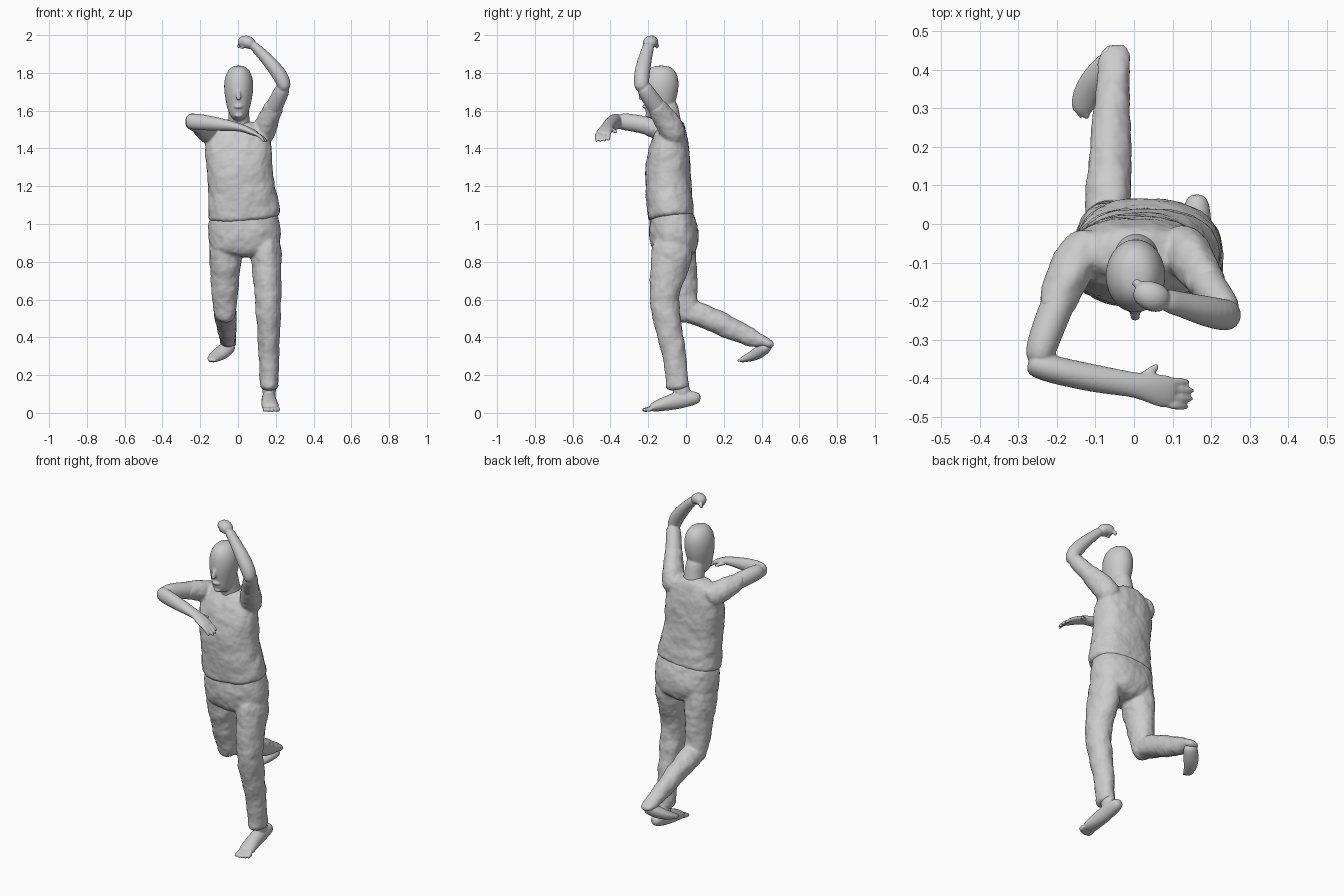
import bpy, bmesh, math
from mathutils import Vector

X, Z = Vector((1, 0, 0)), Vector((0, 0, 1))


def tube(bm, stations, side=X, n=16, power=2.0):
    """Closed loft; station = (x, y, z, radius along side, radius across)."""
    pts = [Vector(s[:3]) for s in stations]
    rings = []
    for i, s in enumerate(stations):
        t = (pts[min(i + 1, len(pts) - 1)] - pts[max(i - 1, 0)]).normalized()
        u = (side - t * side.dot(t)).normalized()
        v = t.cross(u)
        ring = []
        for k in range(n):
            a = 2 * math.pi * k / n
            c, d = math.cos(a), math.sin(a)
            c = math.copysign(abs(c) ** (2 / power), c)
            d = math.copysign(abs(d) ** (2 / power), d)
            ring.append(bm.verts.new(pts[i] + u * c * s[3] * 1.02 + v * d * s[4] * 1.02))
        rings.append(ring)
    for r0, r1 in zip(rings, rings[1:]):
        for k in range(n):
            bm.faces.new((r0[k], r0[(k + 1) % n], r1[(k + 1) % n], r1[k]))
    bm.faces.new(rings[0][::-1])
    bm.faces.new(rings[-1])


def part(name, tubes, voxel=0.007, smooth=3, folds=0.0):
    """Fuse several tubes into one smooth organic object."""
    bm = bmesh.new()
    for t in tubes:
        tube(bm, **t)
    bmesh.ops.recalc_face_normals(bm, faces=bm.faces)
    me = bpy.data.meshes.new(name)
    bm.to_mesh(me)
    bm.free()
    me.polygons.foreach_set("use_smooth", [True] * len(me.polygons))
    ob = bpy.data.objects.new(name, me)
    bpy.context.collection.objects.link(ob)
    ob.modifiers.new("Round", 'SUBSURF').levels = 2
    ob.modifiers["Round"].render_levels = 2
    m = ob.modifiers.new("Fuse", 'REMESH')
    m.mode, m.voxel_size, m.use_smooth_shade = 'VOXEL', voxel, True
    m = ob.modifiers.new("Soften", 'SMOOTH')
    m.factor, m.iterations = 0.5, smooth
    if folds:
        tex = bpy.data.textures.new(name + "_folds", 'CLOUDS')
        tex.noise_scale = 0.07
        m = ob.modifiers.new("Folds", 'DISPLACE')
        m.texture, m.strength, m.mid_level = tex, folds, 0.5
    return ob


def T(stations, side=X, **kw):
    return dict(stations=stations, side=side, **kw)


# Head, neck and face
part("head", [
    T([(.005, -.07, 1.45, .075, .06), (.005, -.08, 1.52, .06, .058),
       (.005, -.092, 1.58, .053, .058), (.003, -.11, 1.66, .055, .06)]),
    T([(.003, -.18, 1.552, .026, .03), (.003, -.167, 1.58, .048, .055),
       (.003, -.147, 1.62, .062, .078), (.003, -.14, 1.67, .072, .09),
       (.004, -.135, 1.72, .079, .096), (.004, -.132, 1.77, .076, .094),
       (.004, -.13, 1.812, .06, .077), (.004, -.13, 1.84, .03, .04)]),
    T([(.003, -.222, 1.715, .009, .01), (.003, -.238, 1.68, .012, .014),
       (.003, -.243, 1.655, .017, .013)], n=8),
    T([(-.047, -.204, 1.716, .009, .012), (.003, -.224, 1.714, .01, .012),
       (.053, -.204, 1.716, .009, .012)], Z, n=8),
    T([(-.022, -.214, 1.62, .006, .01), (.003, -.225, 1.622, .011, .012),
       (.028, -.214, 1.62, .006, .01)], Z, n=8),
    T([(.003, -.2, 1.585, .03, .02), (.003, -.2, 1.562, .022, .018)], n=8),
], voxel=0.006)

# Shirt with both sleeves
part("shirt", [
    T([(.035, -.075, 1.015, .192, .125), (.032, -.08, 1.06, .19, .122),
       (.024, -.088, 1.14, .18, .12), (.012, -.098, 1.25, .168, .12),
       (.002, -.092, 1.38, .178, .112), (0, -.08, 1.46, .172, .09),
       (.002, -.072, 1.515, .135, .068), (.005, -.075, 1.555, .07, .055)], power=2.35, n=20),
    T([(-.1, -.04, 1.45, .075, .065), (-.155, -.095, 1.49, .062, .058),
       (-.193, -.185, 1.515, .052, .05), (-.213, -.24, 1.53, .047, .047)], Z),
    T([(.105, -.045, 1.43, .07, .075), (.148, -.085, 1.52, .06, .066),
       (.18, -.14, 1.6, .052, .057), (.2, -.17, 1.645, .045, .05)]),
], smooth=6, folds=0.014)

# Trousers: hips, standing leg, raised back leg with bent shin
part("trousers", [
    T([(.03, -.08, 1.1, .17, .1), (.032, -.072, 1.02, .185, .12),
       (.035, -.062, .94, .19, .132), (.036, -.06, .87, .182, .122),
       (.036, -.06, .82, .14, .09)], power=2.3, n=20),
    T([(.142, -.06, .95, .085, .12), (.15, -.08, .8, .08, .105),
       (.157, -.112, .66, .073, .083), (.16, -.118, .58, .069, .077),
       (.163, -.085, .42, .061, .07), (.165, -.057, .28, .053, .06),
       (.165, -.048, .17, .048, .058), (.165, -.045, .115, .05, .072)]),
    T([(-.065, -.05, .95, .09, .11), (-.068, -.045, .8, .086, .1),
       (-.068, -.015, .65, .07, .078), (-.068, -.002, .54, .062, .064),
       (-.068, .01, .48, .045, .045)]),
    T([(-.068, -.02, .545, .055, .05), (-.067, .05, .528, .06, .066),
       (-.063, .13, .5, .058, .064), (-.057, .3, .418, .046, .056),
       (-.05, .4, .378, .042, .036), (-.048, .47, .356, .04, .018)]),
], smooth=6, folds=0.014)

# Bent arm crossing in front, with spread hand
part("right_arm", [
    T([(-.15, -.09, 1.49, .05, .045), (-.195, -.2, 1.52, .047, .044),
       (-.235, -.3, 1.54, .046, .042), (-.253, -.37, 1.545, .044, .036)], Z),
    T([(-.275, -.355, 1.543, .036, .03), (-.24, -.37, 1.543, .044, .036),
       (-.17, -.387, 1.537, .041, .036), (-.08, -.405, 1.525, .033, .036),
       (0, -.417, 1.514, .022, .031), (.04, -.425, 1.502, .019, .038),
       (.08, -.435, 1.485, .016, .044), (.11, -.44, 1.47, .012, .038)], Z),
    T([(.01, -.405, 1.505, .013, .014), (.04, -.385, 1.495, .012, .012),
       (.065, -.365, 1.485, .01, .01)], Z, n=8),
] + [
    T([(.085, y, 1.482, .012, .012), (.12, y - .002, 1.465, .011, .011),
       (x, y - .004, z, .009, .009)], Z, n=8)
    for y, x, z in ((-.407, .145, 1.44), (-.428, .158, 1.435), (-.45, .156, 1.43), (-.47, .14, 1.432))
], voxel=0.005)

# Raised arm with closed fist over the head
part("left_arm", [
    T([(.14, -.08, 1.51, .045, .045), (.19, -.155, 1.62, .045, .05),
       (.226, -.205, 1.69, .042, .044), (.247, -.232, 1.74, .036, .04)]),
    T([(.252, -.235, 1.7, .03, .036), (.24, -.238, 1.765, .042, .042),
       (.18, -.225, 1.845, .037, .04), (.11, -.205, 1.918, .026, .031),
       (.07, -.195, 1.955, .026, .032)]),
    T([(.085, -.2, 1.94, .025, .03), (.055, -.192, 1.965, .036, .04),
       (.028, -.18, 1.968, .034, .036), (.006, -.168, 1.95, .022, .026)], Z),
    T([(.05, -.205, 1.955, .012, .012), (.03, -.2, 1.94, .011, .011),
       (.012, -.185, 1.93, .01, .01)], n=8),
    T([(.02, -.16, 1.96, .013, .013), (.003, -.15, 1.945, .012, .012),
       (.004, -.16, 1.93, .01, .01)], n=8),
], voxel=0.005)

# Standing foot with toes
part("left_foot", [
    T([(.165, -.04, .2, .036, .042), (.165, -.025, .12, .036, .045), (.165, -.01, .08, .034, .045)]),
    T([(.163, .078, .08, .018, .018), (.163, .055, .08, .034, .034),
       (.163, 0, .075, .038, .045), (.164, -.07, .06, .04, .045),
       (.17, -.14, .04, .046, .032), (.175, -.195, .024, .044, .021)]),
] + [
    T([(x, -.17, .026, .012, .014), (x, -.2, .018, .012, .014), (x, y, .014, .01, .012)], n=8)
    for x, y in ((.142, -.232), (.163, -.236), (.181, -.23), (.197, -.22), (.211, -.21))
], voxel=0.005)

# Trailing foot, hanging from the raised shin
part("right_foot", [
    T([(-.035, .44, .362, .036, .028), (-.06, .41, .34, .042, .036),
       (-.098, .372, .31, .044, .032), (-.13, .325, .29, .036, .021),
       (-.14, .28, .276, .024, .012)]),
] + [
    T([(x + .005, y + .04, .287, .011, .011), (x, y, .273, .009, .009)], n=8)
    for x, y in ((-.124, .268), (-.14, .272), (-.153, .288))
], voxel=0.005)
